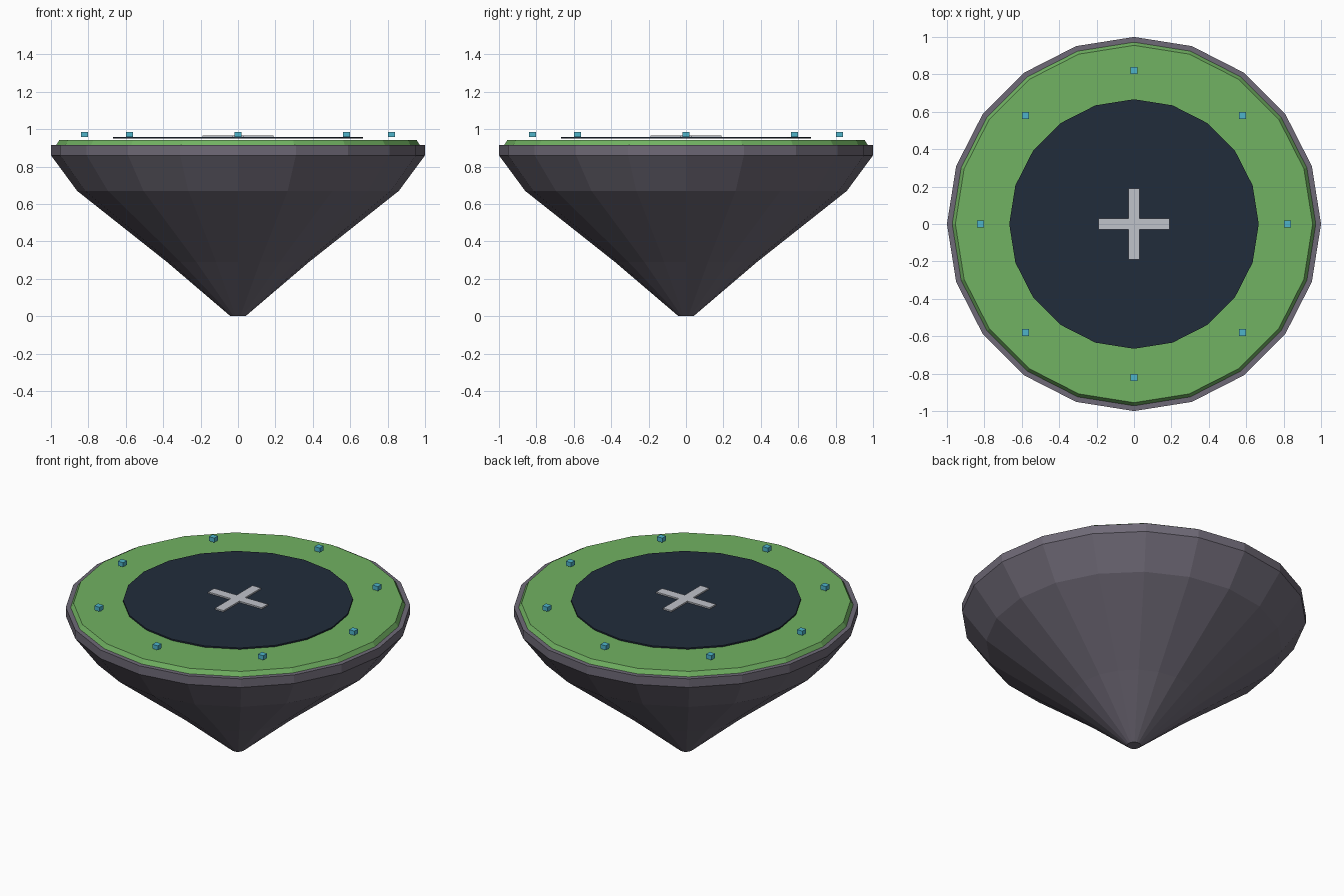
import bpy
import bmesh
from math import cos, sin, pi

if "Cube" in bpy.data.objects:
    bpy.data.objects.remove(bpy.data.objects["Cube"])

SIDES = 20


def material(name, rgb):
    # Convert display values to linear
    linear = [((c / 255 + 0.055) / 1.055) ** 2.4 for c in rgb] + [1]
    mat = bpy.data.materials.new(name)
    mat.use_nodes = True
    mat.diffuse_color = linear
    bsdf = mat.node_tree.nodes["Principled BSDF"]
    bsdf.inputs["Base Color"].default_value = linear
    bsdf.inputs["Roughness"].default_value = 0.9
    return mat


def finish(name, bm, mat):
    bmesh.ops.recalc_face_normals(bm, faces=bm.faces)
    mesh = bpy.data.meshes.new(name)
    bm.to_mesh(mesh)
    bm.free()
    mesh.materials.append(mat)
    obj = bpy.data.objects.new(name, mesh)
    bpy.context.collection.objects.link(obj)
    return obj


def lathe(name, profile, mat):
    # Closed faceted solid from (radius, height) pairs, bottom to top
    bm = bmesh.new()
    rings = []
    for r, z in profile:
        angles = [2 * pi * i / SIDES for i in range(SIDES)]
        rings.append([bm.verts.new((r * cos(a), r * sin(a), z)) for a in angles])
    for low, high in zip(rings, rings[1:]):
        for i in range(SIDES):
            j = (i + 1) % SIDES
            bm.faces.new((low[i], low[j], high[j], high[i]))
    bm.faces.new(rings[0][::-1])
    bm.faces.new(rings[-1])
    return finish(name, bm, mat)


def box(name, size, center, mat):
    bm = bmesh.new()
    bmesh.ops.create_cube(bm, size=1)
    bmesh.ops.scale(bm, vec=size, verts=bm.verts)
    bmesh.ops.translate(bm, vec=center, verts=bm.verts)
    return finish(name, bm, mat)


rock = material("grey rock", (111, 106, 119))
grass = material("grass green", (113, 178, 98))
navy = material("dark navy", (33, 44, 59))
white = material("pale grey", (192, 195, 202))
cyan = material("cyan light", (78, 180, 202))

# Floating island: tapering rock, turf and landing pad
lathe("rock_base", [(0.04, 0), (0.38, 0.29), (0.86, 0.67), (1, 0.86), (1, 0.915)], rock)
lathe("grass_top", [(0.975, 0.91), (0.955, 0.942)], grass)
lathe("landing_pad", [(0.667, 0.949), (0.667, 0.958)], navy)

# Crossed pad marking
box("marking_bar_x", (0.38, 0.06, 0.014), (0, 0, 0.96), white)
box("marking_bar_y", (0.06, 0.38, 0.014), (0, 0, 0.96), white)

# Ring of small lights
for k in range(8):
    a = k * pi / 4
    box(f"pad_light_{k + 1}", (0.038, 0.038, 0.028),
        (0.82 * cos(a), 0.82 * sin(a), 0.972), cyan)
